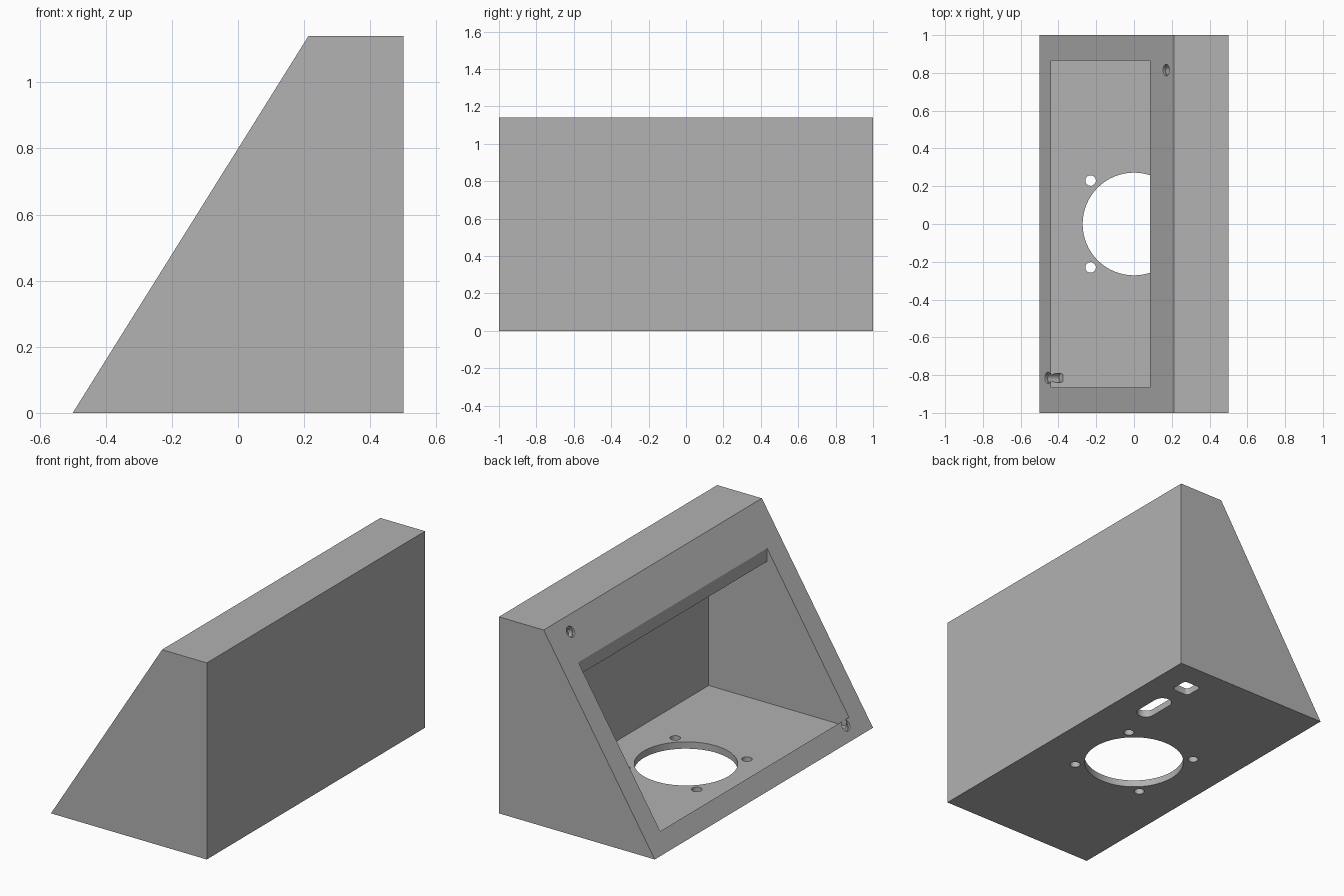
import bpy, bmesh, math
from mathutils import Vector, Matrix

cube = bpy.data.objects.get("Cube")
if cube:
    bpy.data.objects.remove(cube, do_unlink=True)

grey = bpy.data.materials.new("plain grey")
grey.use_nodes = True
COLOUR = (0.445, 0.445, 0.445, 1)
grey.diffuse_color = COLOUR
grey.node_tree.nodes["Principled BSDF"].inputs["Base Color"].default_value = COLOUR


def prism(name, outline, depth, matrix):
    """Extrude a 2D outline symmetrically along local z, then place it."""
    bm = bmesh.new()
    face = bm.faces.new([bm.verts.new((u, v, -depth / 2)) for u, v in outline])
    ext = bmesh.ops.extrude_face_region(bm, geom=[face])
    bmesh.ops.translate(bm, vec=(0, 0, depth),
                        verts=[g for g in ext["geom"] if isinstance(g, bmesh.types.BMVert)])
    bmesh.ops.recalc_face_normals(bm, faces=bm.faces)
    bm.transform(matrix)
    bmesh.ops.recalc_face_normals(bm, faces=bm.faces)
    mesh = bpy.data.meshes.new(name)
    bm.to_mesh(mesh)
    bm.free()
    mesh.materials.append(grey)
    obj = bpy.data.objects.new(name, mesh)
    bpy.context.collection.objects.link(obj)
    return obj


def rounded(width, length, radius, steps=8):
    """Rectangle outline with rounded corners; a circle when all radius."""
    pts = []
    for i, (sx, sy) in enumerate([(1, 1), (-1, 1), (-1, -1), (1, -1)]):
        cx, cy = sx * (width / 2 - radius), sy * (length / 2 - radius)
        for k in range(steps + 1):
            a = math.pi / 2 * (i + k / steps)
            p = (cx + radius * math.cos(a), cy + radius * math.sin(a))
            if not pts or math.dist(p, pts[-1]) > 1e-5:
                pts.append(p)
    if math.dist(pts[0], pts[-1]) < 1e-5:
        pts.pop()
    return pts


def circle(radius, sides=24):
    return [(radius * math.cos(math.tau * i / sides), radius * math.sin(math.tau * i / sides))
            for i in range(sides)]


# Main wedge shell
TOP, TOP_X = 1.14, 0.213
side_on = Matrix.Rotation(math.pi / 2, 4, 'X')
body = prism("wedge_enclosure", [(-0.5, 0), (0.5, 0), (0.5, TOP), (TOP_X, TOP)], 2, side_on)


def cut(cutter):
    mod = body.modifiers.new("cut", 'BOOLEAN')
    mod.operation = 'DIFFERENCE'
    mod.solver = 'EXACT'
    mod.object = cutter
    cutter.hide_render = True
    bpy.context.view_layer.objects.active = body
    bpy.ops.object.modifier_apply(modifier=mod.name)
    bpy.data.objects.remove(cutter, do_unlink=True)


# Hollow inside, open through the sloping face
cut(prism("cavity", [(-0.44, 0.04), (0.46, 0.04), (0.46, 1.1), (0.235, 1.1),
                     (0.085, 0.86), (0.085, 1.2), (-0.44, 1.2)], 1.73, side_on))

# Floor openings: round opening with four screw holes, slot and square port
floor_cuts = [(circle(0.272, 64), 0, 0),
              (rounded(0.1, 0.24, 0.05), 0.30, 0.53),
              (rounded(0.11, 0.11, 0.02, 4), 0.30, 0.805)]
floor_cuts += [(circle(0.028), sx * 0.23, sy * 0.23) for sx in (-1, 1) for sy in (-1, 1)]
for outline, x, y in floor_cuts:
    cut(prism("floor_cut", outline, 0.16, Matrix.Translation((x, y, 0))))

# Stepped screw holes square to the sloping face
inward = Vector((TOP, 0, -TOP_X - 0.5)).normalized()
turn = inward.to_track_quat('Z', 'Y').to_matrix().to_4x4()
for x in (-0.455, 0.17):
    for y in (-0.815, 0.815):
        mouth = Vector((x, y, (x + 0.5) / (TOP_X + 0.5) * TOP))
        for radius, depth in ((0.031, 0.012), (0.024, 0.083)):
            place = Matrix.Translation(mouth + inward * (depth - 0.1)) @ turn
            cut(prism("screw_cut", circle(radius), 0.2, place))

# Smooth hole walls, sharp edges
bpy.ops.object.select_all(action='DESELECT')
body.select_set(True)
bpy.context.view_layer.objects.active = body
bpy.ops.object.shade_smooth_by_angle(angle=math.radians(30))
